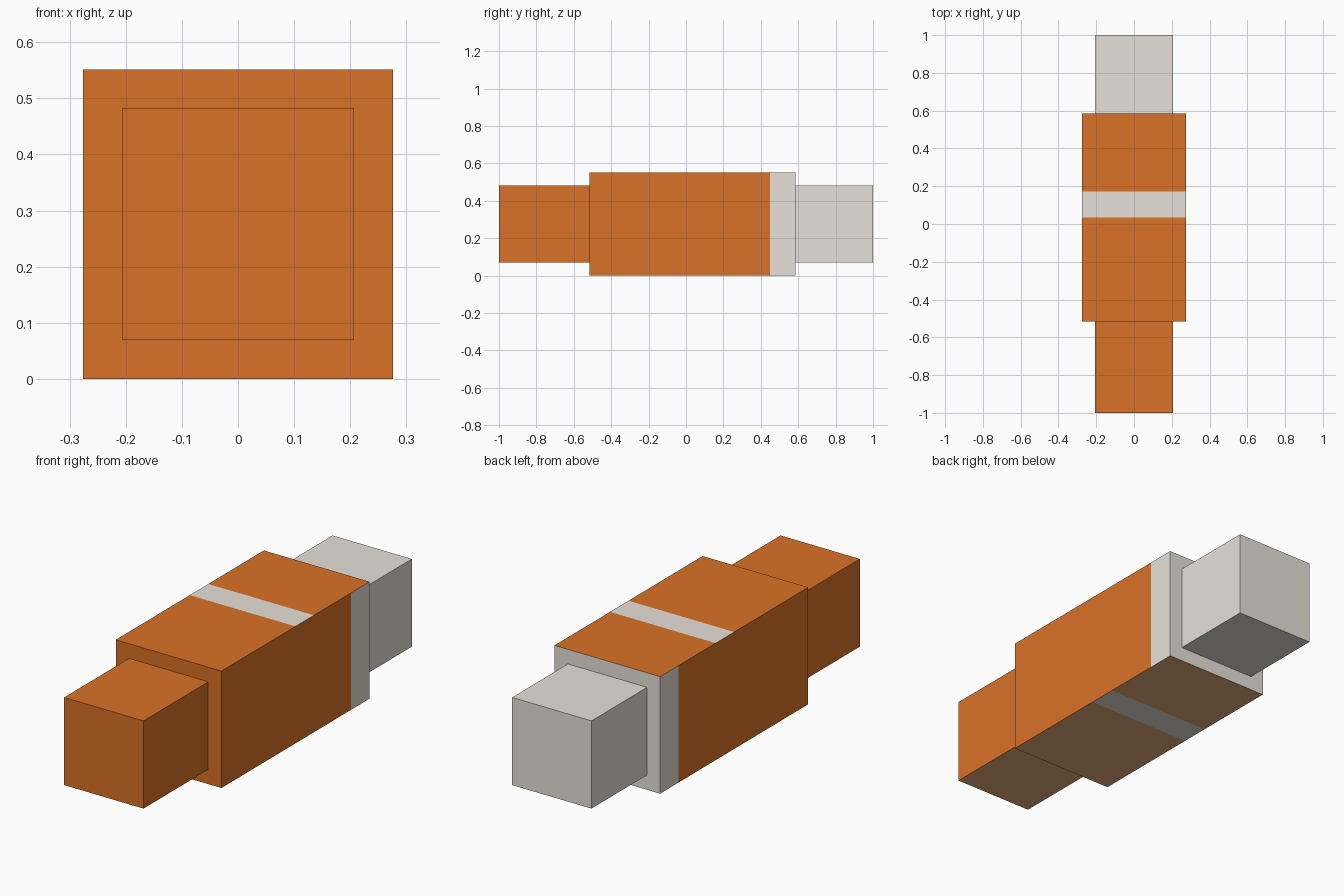
import bpy
import bmesh
from mathutils import Vector

cube = bpy.data.objects.get("Cube")
if cube:
    bpy.data.objects.remove(cube, do_unlink=True)

U = 2 / 29            # block unit: the whole length is 29 units
MID_Z = 4 * U         # shared centre line height


def y_at(n):
    """Position n units back from the front end."""
    return -1 + n * U


def make_material(name, rgb):
    mat = bpy.data.materials.new(name)
    mat.use_nodes = True
    mat.diffuse_color = (*rgb, 1)
    bsdf = next(n for n in mat.node_tree.nodes if n.type == 'BSDF_PRINCIPLED')
    bsdf.inputs["Base Color"].default_value = (*rgb, 1)
    return mat


MATERIALS = [
    make_material("orange", (0.70, 0.165, 0.02)),
    make_material("pale grey", (0.80, 0.753, 0.69)),
    make_material("light tan", (0.81, 0.43, 0.20)),
]
ORANGE, GREY, TAN = range(3)


def make_block(name, start, end, width, rule, cuts=()):
    """Square bar from start to end (in units), cut across its length."""
    bm = bmesh.new()
    bmesh.ops.create_cube(bm, size=1)
    length = (end - start) * U
    bmesh.ops.scale(bm, vec=(width * U, length, width * U), verts=bm.verts)
    bmesh.ops.translate(bm, vec=(0, y_at((start + end) / 2), MID_Z), verts=bm.verts)
    for cut in cuts:
        bmesh.ops.bisect_plane(bm, geom=bm.verts[:] + bm.edges[:] + bm.faces[:],
                               plane_co=(0, y_at(cut), 0), plane_no=Vector((0, 1, 0)))
    bm.normal_update()
    for face in bm.faces:
        face.material_index = rule(face)
    mesh = bpy.data.meshes.new(name)
    bm.to_mesh(mesh)
    bm.free()
    for mat in MATERIALS:
        mesh.materials.append(mat)
    obj = bpy.data.objects.new(name, mesh)
    bpy.context.collection.objects.link(obj)


def front_colour(face):
    """Orange with a tan underside."""
    return TAN if face.normal.z < -0.5 else ORANGE


def body_colour(face):
    """Grey back end, rear strips on the sides, bands on top and bottom."""
    y = face.calc_center_median().y
    n = face.normal
    if abs(n.y) > 0.5:
        grey = n.y > 0
    elif abs(n.x) > 0.5:
        grey = y > y_at(21)
    else:
        grey = y_at(15) < y < y_at(17)
    return GREY if grey else front_colour(face)


# Front bar, main body and back bar
make_block("front_bar", 0, 7, 6, front_colour)
make_block("main_body", 7, 23, 8, body_colour, (15, 17, 21))
make_block("back_bar", 23, 29, 6, lambda face: GREY)
